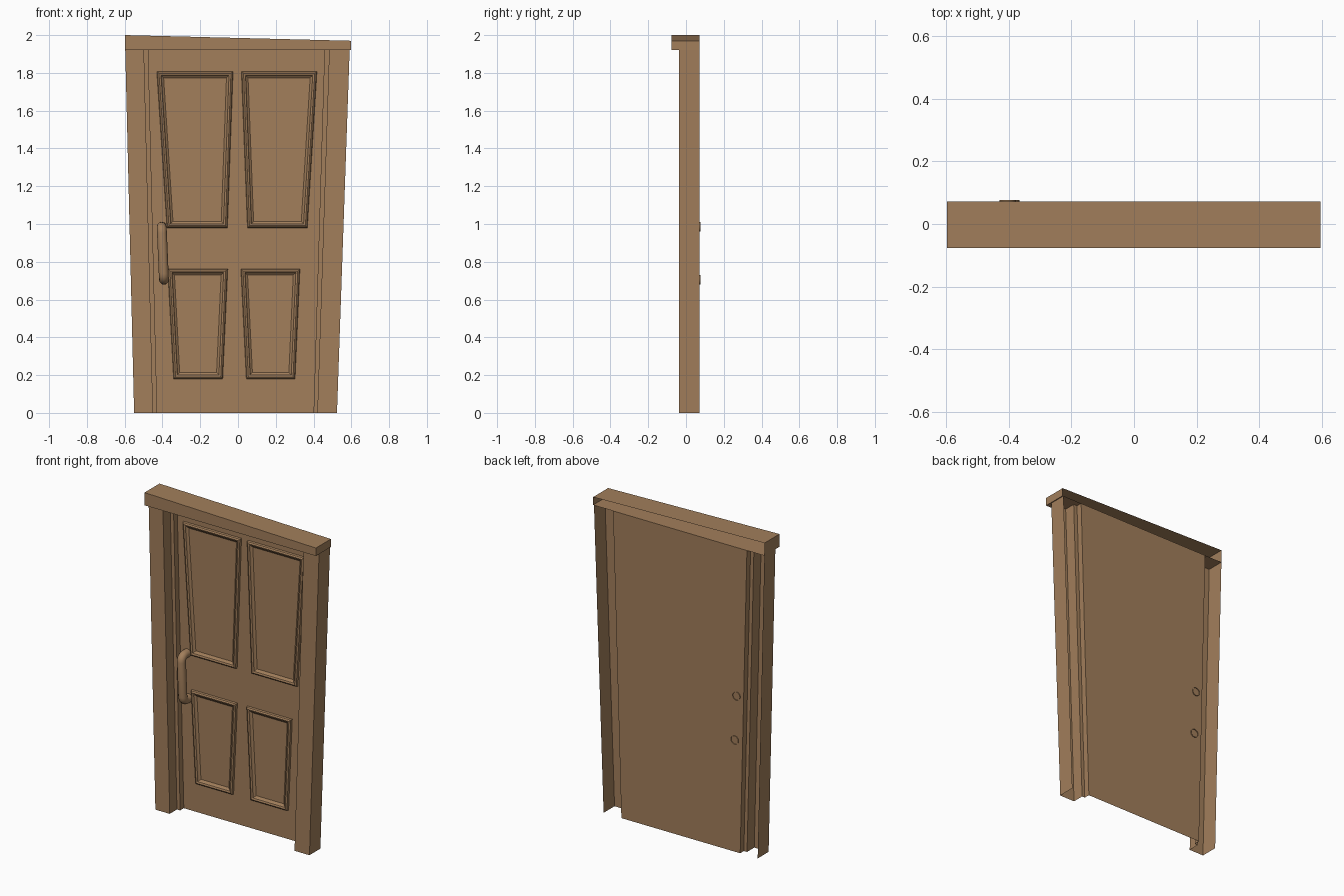
import bpy, bmesh, math
from mathutils import Vector

if "Cube" in bpy.data.objects:
    bpy.data.objects.remove(bpy.data.objects["Cube"])

wood = bpy.data.materials.new("wood")
wood.diffuse_color = (0.36, 0.21, 0.105, 1)
wood.use_nodes = True
wood.node_tree.nodes["Principled BSDF"].inputs["Base Color"].default_value = wood.diffuse_color
BACK = 0.072      # plane of the door leaf and open back of the frame
HEAD = 1.92       # underside of the lintel


def make(name, verts, faces):
    me = bpy.data.meshes.new(name)
    me.from_pydata([tuple(v) for v in verts], [], faces)
    bm = bmesh.new()
    bm.from_mesh(me)
    bmesh.ops.recalc_face_normals(bm, faces=bm.faces)
    bm.to_mesh(me)
    bm.free()
    me.materials.append(wood)
    ob = bpy.data.objects.new(name, me)
    bpy.context.collection.objects.link(ob)
    return ob


def jamb(name, bottom, top):
    """Stepped post, open at the back; bottom/top give outer, mid, inner x."""
    verts = []
    for (o, m, i), z in ((bottom, 0), (top, HEAD)):
        verts += [(o, BACK, z), (o, -0.037, z), (m, -0.037, z),
                  (m, 0.035, z), (i, 0.035, z), (i, BACK, z)]
    make(name, verts, [(k, k + 1, k + 7, k + 6) for k in range(5)])


def moulding(name, corners):
    """Raised strip round a tapered panel: a profile swept round four corners."""
    profile = [(0, 0), (0.003, 0.012), (0.011, 0.018), (0.021, 0.014),
               (0.025, 0.007), (0.034, 0.0)]          # inset, height
    pts = [Vector(c) for c in corners]
    n, p = len(pts), len(profile)
    centre = sum(pts, Vector((0, 0))) / n
    verts = []
    for k, c in enumerate(pts):
        a = (pts[k - 1] - c).normalized()
        b = (pts[(k + 1) % n] - c).normalized()
        mitre = (a + b) / abs(a.cross(b))
        for inset, height in profile:
            q = c + mitre * inset
            verts.append((q.x, BACK - height, q.y))
    faces = [(k * p + j, k * p + j + 1, (k + 1) % n * p + j + 1, (k + 1) % n * p + j)
             for k in range(n) for j in range(p - 1)]
    make(name, verts, faces)


# Frame posts
jamb("left_jamb", (-0.55, -0.45, -0.428), (-0.597, -0.498, -0.475))
jamb("right_jamb", (0.524, 0.42, 0.40), (0.591, 0.483, 0.458))

# Lintel: sloping top, open back
L, R, F = -0.598, 0.597, -0.077
make("lintel",
     [(L, F, HEAD), (R, F, HEAD), (R, F, 1.97), (L, F, 2.0),
      (L, BACK, HEAD), (R, BACK, HEAD), (R, BACK, 1.97), (L, BACK, 2.0)],
     [(0, 1, 2, 3), (0, 4, 5, 1), (1, 5, 6, 2), (2, 6, 7, 3), (3, 7, 4, 0)])

# Door leaf: a single flat sheet facing front
leaf = make("door_leaf", [(-0.428, BACK, 0), (0.40, BACK, 0),
                          (0.458, BACK, HEAD), (-0.475, BACK, HEAD)], [(0, 1, 2, 3)])
if leaf.data.polygons[0].normal.y > 0:
    leaf.data.flip_normals()

# Panel mouldings: top-left x, top-right x, bottom-right x, bottom-left x, top z, bottom z
panels = {
    "upper_left": (-0.43, -0.026, -0.056, -0.376, 1.808, 0.98),
    "upper_right": (0.018, 0.418, 0.367, 0.05, 1.808, 0.98),
    "lower_left": (-0.372, -0.054, -0.081, -0.341, 0.763, 0.18),
    "lower_right": (0.015, 0.328, 0.302, 0.044, 0.763, 0.18),
}
for name, (tl, tr, br, bl, zt, zb) in panels.items():
    moulding(name + "_moulding", [(tl, zt), (tr, zt), (br, zb), (bl, zb)])

# Pull handle: round bar bent back into the door at both ends
RAD, OUT, BEND, SIDES = 0.026, 0.012, 0.032, 12
ZT, ZB = 0.985, 0.705
path = [((0.077, ZT), (-1, 0))]                       # (y, z), direction
for k in range(6):
    a = math.pi / 2 * k / 5
    path.append(((OUT + BEND - BEND * math.sin(a), ZT - BEND + BEND * math.cos(a)),
                 (-math.cos(a), -math.sin(a))))
for k in range(6):
    a = math.pi / 2 * k / 5
    path.append(((OUT + BEND - BEND * math.cos(a), ZB + BEND - BEND * math.sin(a)),
                 (math.sin(a), -math.cos(a))))
path.append(((0.077, ZB), (1, 0)))
verts = []
for (y, z), (dy, dz) in path:
    x = -0.392 - 0.012 * (z - ZB) / (ZT - ZB)
    for s in range(SIDES):
        t = 2 * math.pi * s / SIDES
        side, up = RAD * math.cos(t), RAD * math.sin(t)
        verts.append((x + side, y - dz * up, z + dy * up))
faces = [(r * SIDES + s, r * SIDES + (s + 1) % SIDES,
          (r + 1) * SIDES + (s + 1) % SIDES, (r + 1) * SIDES + s)
         for r in range(len(path) - 1) for s in range(SIDES)]
handle = make("pull_handle", verts, faces)
for f in handle.data.polygons:
    f.use_smooth = True
